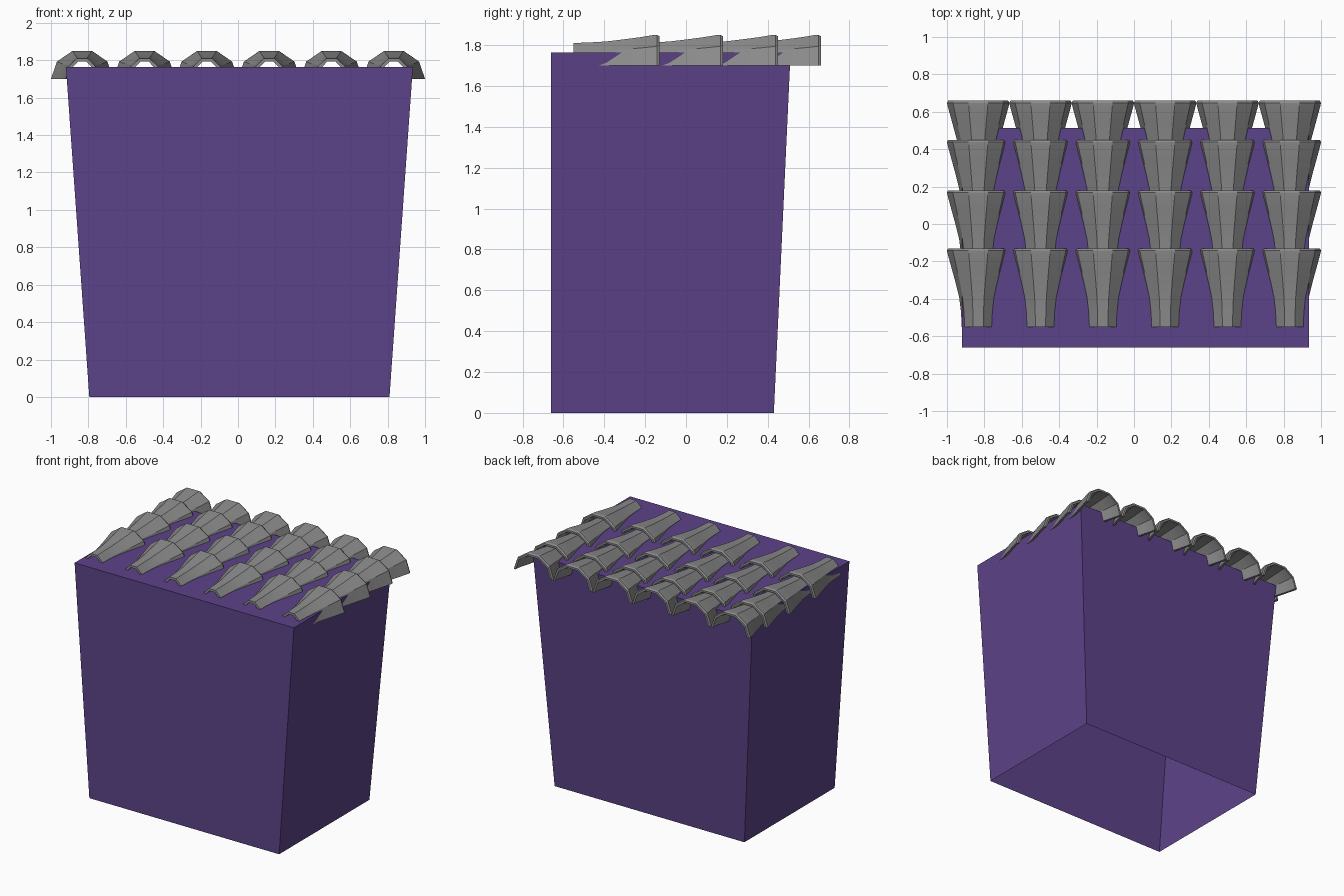
import bpy, bmesh, math

if "Cube" in bpy.data.objects:
    bpy.data.objects.remove(bpy.data.objects["Cube"])

def material(name, rgb):
    m = bpy.data.materials.new(name)
    m.diffuse_color = (*rgb, 1)
    m.use_nodes = True
    m.node_tree.nodes["Principled BSDF"].inputs["Base Color"].default_value = m.diffuse_color
    return m

purple = material("purple wall", (0.108, 0.056, 0.25))
gray = material("gray tile", (0.26, 0.26, 0.26))

def make_object(name, verts, faces, mat):
    me = bpy.data.meshes.new(name)
    me.from_pydata(verts, [], faces)
    bm = bmesh.new()
    bm.from_mesh(me)
    bmesh.ops.recalc_face_normals(bm, faces=bm.faces)
    bm.to_mesh(me)
    bm.free()
    me.materials.append(mat)
    ob = bpy.data.objects.new(name, me)
    bpy.context.collection.objects.link(ob)
    return ob

# Tapered wall block with a flat top and an open bottom
H = 1.765
block = [(-0.795, -0.66, 0), (0.81, -0.66, 0), (0.81, 0.43, 0), (-0.795, 0.43, 0),
         (-0.92, -0.66, H), (0.935, -0.66, H), (0.935, 0.512, H), (-0.92, 0.512, H)]
make_object("wall_block", block,
            [(0, 1, 5, 4), (1, 2, 6, 5), (2, 3, 7, 6), (3, 0, 4, 7), (4, 5, 6, 7)], purple)

# Roof tile: half-decagon shell flaring to the back; (y from wide end, half width, height)
outer = [(-0.42, 0.088, 0.116), (-0.34, 0.092, 0.119), (-0.26, 0.102, 0.124),
         (-0.18, 0.122, 0.134), (-0.10, 0.144, 0.145), (-0.03, 0.163, 0.157),
         (-0.012, 0.167, 0.158), (0.0, 0.160, 0.151)]
T = 0.018
inner = [(y, w - T, h - T) for y, w, h in reversed(outer[:-2])]
inner.insert(0, (0.0, 0.145, 0.136))
profile = outer + inner
N = 5

def tile_mesh():
    verts, faces = [], []
    n = len(profile)
    for y, w, h in profile:
        for k in range(N + 1):
            a = math.pi * k / N
            verts.append((w * math.cos(a), y, h * math.sin(a)))
    for i in range(n):
        j = (i + 1) % n
        for k in range(N):
            p, q = i * (N + 1) + k, j * (N + 1) + k
            faces.append((p, p + 1, q + 1, q))
    # long bottom edges
    for k in (0, N):
        faces.append(tuple(i * (N + 1) + k for i in range(n)))
    return verts, faces

first = make_object("roof_tile", *tile_mesh(), gray)
bpy.context.view_layer.objects.active = first
first.select_set(True)
bpy.ops.object.shade_smooth_by_angle(angle=math.radians(30))

# Four rows of six tiles
tiles = [(c, y) for y in (-0.13, 0.18, 0.45, 0.66) for c in range(6)]
for n, (c, y) in enumerate(tiles):
    ob = first if n == 0 else first.copy()
    if n:
        bpy.context.collection.objects.link(ob)
    ob.location = (-0.833 + c * 0.3332, y, 1.70)
